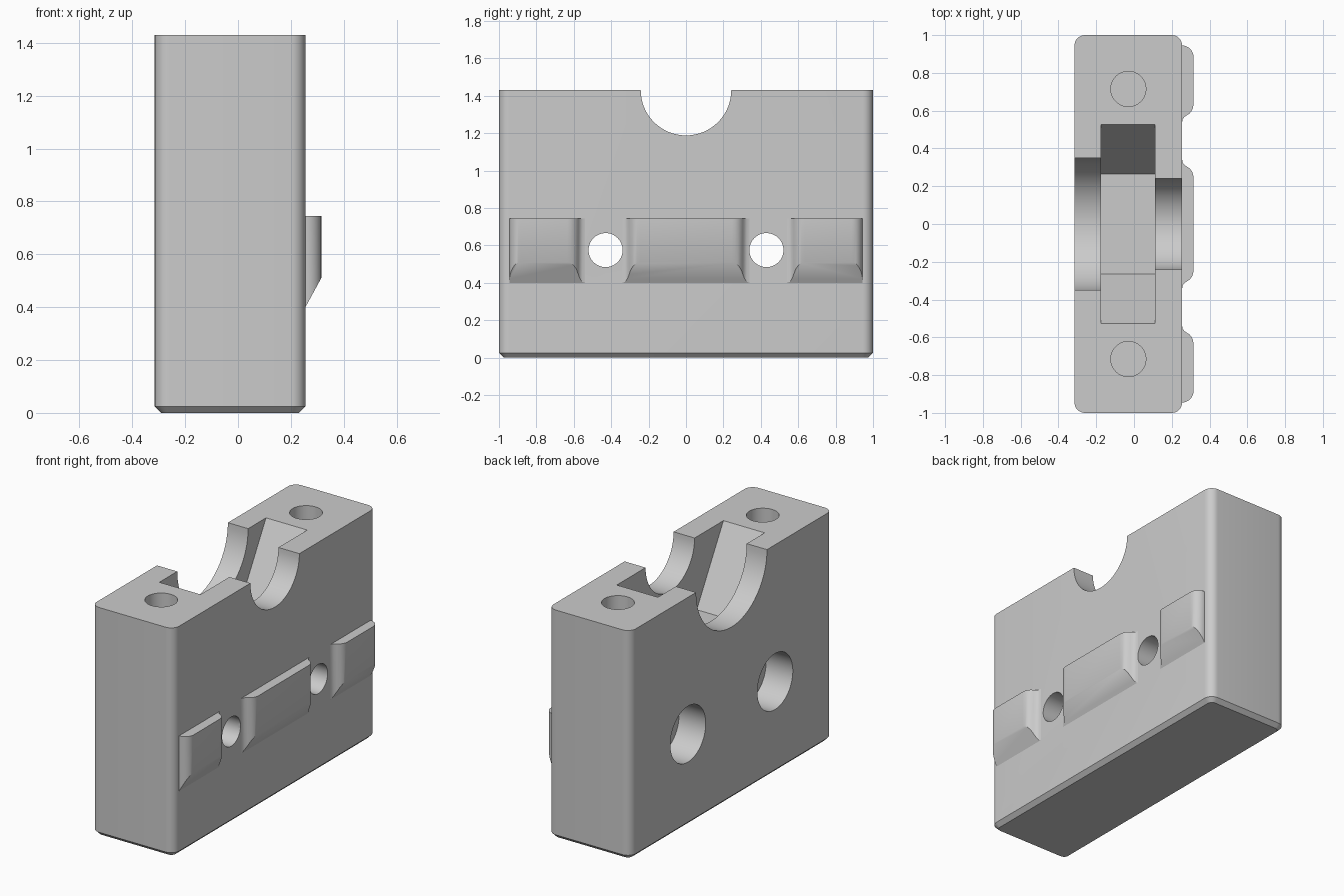
import bpy, bmesh, math
from mathutils import Matrix, Vector

if "Cube" in bpy.data.objects:
    bpy.data.objects.remove(bpy.data.objects["Cube"], do_unlink=True)

grey = bpy.data.materials.new("plain grey")
grey.use_nodes = True
COLOUR = (0.6, 0.6, 0.6, 1)
grey.diffuse_color = COLOUR
grey.node_tree.nodes["Principled BSDF"].inputs["Base Color"].default_value = COLOUR

X_LEFT, X_WALL, X_PAD, HEIGHT = -0.315, 0.255, 0.315, 1.43


def to_object(name, bm):
    bmesh.ops.recalc_face_normals(bm, faces=bm.faces)
    mesh = bpy.data.meshes.new(name)
    bm.to_mesh(mesh)
    bm.free()
    mesh.materials.append(grey)
    obj = bpy.data.objects.new(name, mesh)
    bpy.context.collection.objects.link(obj)
    return obj


def activate(obj):
    bpy.ops.object.select_all(action='DESELECT')
    obj.select_set(True)
    bpy.context.view_layer.objects.active = obj


def smooth(obj):
    activate(obj)
    bpy.ops.object.shade_smooth_by_angle(angle=math.radians(30))


def cut_cylinder(target, radius, start, end, axis='X', sides=64):
    """Subtract a cylinder running from start to end along X or Z."""
    start, end = Vector(start), Vector(end)
    turn = Matrix.Rotation(math.pi / 2, 4, 'Y') if axis == 'X' else Matrix()
    bm = bmesh.new()
    bmesh.ops.create_cone(bm, cap_ends=True, segments=sides, radius1=radius,
                          radius2=radius, depth=(end - start).length,
                          matrix=Matrix.Translation((start + end) / 2) @ turn)
    cutter = to_object("hole_cutter", bm)
    cutter.hide_render = True
    mod = target.modifiers.new("cut", 'BOOLEAN')
    mod.operation, mod.solver, mod.object = 'DIFFERENCE', 'EXACT', cutter
    activate(target)
    bpy.ops.object.modifier_apply(modifier=mod.name)
    bpy.data.objects.remove(cutter, do_unlink=True)


# Block with rounded upright corners and a chamfered foot
bm = bmesh.new()
bmesh.ops.create_cube(bm, size=1)
bmesh.ops.scale(bm, vec=(X_WALL - X_LEFT, 2, HEIGHT), verts=bm.verts)
bmesh.ops.translate(bm, vec=((X_WALL + X_LEFT) / 2, 0, HEIGHT / 2), verts=bm.verts)
upright = [e for e in bm.edges if abs(e.verts[0].co.z - e.verts[1].co.z) > 1]
bmesh.ops.bevel(bm, geom=upright, offset=0.055, segments=8, profile=0.5, affect='EDGES')
foot = [e for e in bm.edges if all(v.co.z < 0.001 for v in e.verts)]
bmesh.ops.bevel(bm, geom=foot, offset=0.025, segments=1, affect='EDGES')
block = to_object("bearing_block", bm)

# Stepped shaft notch with a hexagonal pocket in the middle
cut_cylinder(block, 0.527, (-0.175, 0, HEIGHT), (0.11, 0, HEIGHT), sides=6)
cut_cylinder(block, 0.35, (-0.5, 0, HEIGHT), (-0.03, 0, HEIGHT))
cut_cylinder(block, 0.242, (-0.03, 0, HEIGHT), (0.5, 0, HEIGHT))

# Mounting holes: counterbored across, blind from the top
for side in (-1, 1):
    y = side * 0.43
    cut_cylinder(block, 0.175, (-0.5, y, 0.575), (-0.13, y, 0.575))
    cut_cylinder(block, 0.091, (-0.4, y, 0.575), (0.5, y, 0.575))
    y = side * 0.715
    cut_cylinder(block, 0.093, (-0.03, y, 0.8), (-0.03, y, 1.6), axis='Z')
smooth(block)

# Flared pad end, as (height off wall, distance from pad edge)
FLARE = [(0, 0), (0.003, 0.015), (0.012, 0.027), (0.025, 0.036),
         (0.04, 0.046), (0.052, 0.062), (0.058, 0.078), (0.06, 0.095)]
ROUND = [(0.06 * math.sin(a), 0.06 * (1 - math.cos(a)))
         for a in (i * math.pi / 16 for i in range(9))]


def pad(name, low, high, low_end, high_end):
    """Raised pad between two y values, with its underside sloped."""
    outline = [(X_WALL - 0.015, low)]
    outline += [(X_WALL + h, low + d) for h, d in low_end]
    outline += [(X_WALL + h, high - d) for h, d in reversed(high_end)]
    outline += [(X_WALL - 0.015, high)]
    bm = bmesh.new()
    face = bm.faces.new([bm.verts.new((x, y, 0.40)) for x, y in outline])
    top = bmesh.ops.extrude_face_region(bm, geom=[face])["geom"]
    bmesh.ops.translate(bm, vec=(0, 0, 0.345),
                        verts=[g for g in top if isinstance(g, bmesh.types.BMVert)])
    cut = bmesh.ops.bisect_plane(bm, geom=bm.verts[:] + bm.edges[:] + bm.faces[:],
                                 plane_co=(X_WALL, 0, 0.40),
                                 plane_no=(0.11, 0, -0.06), clear_outer=True)
    rim = [g for g in cut["geom_cut"] if isinstance(g, bmesh.types.BMEdge)]
    bmesh.ops.holes_fill(bm, edges=rim)
    smooth(to_object(name, bm))


# Three locating pads on the left wall
pad("middle_pad", -0.34, 0.34, FLARE, FLARE)
pad("back_pad", 0.54, 0.945, FLARE, ROUND)
pad("front_pad", -0.945, -0.54, ROUND, FLARE)
